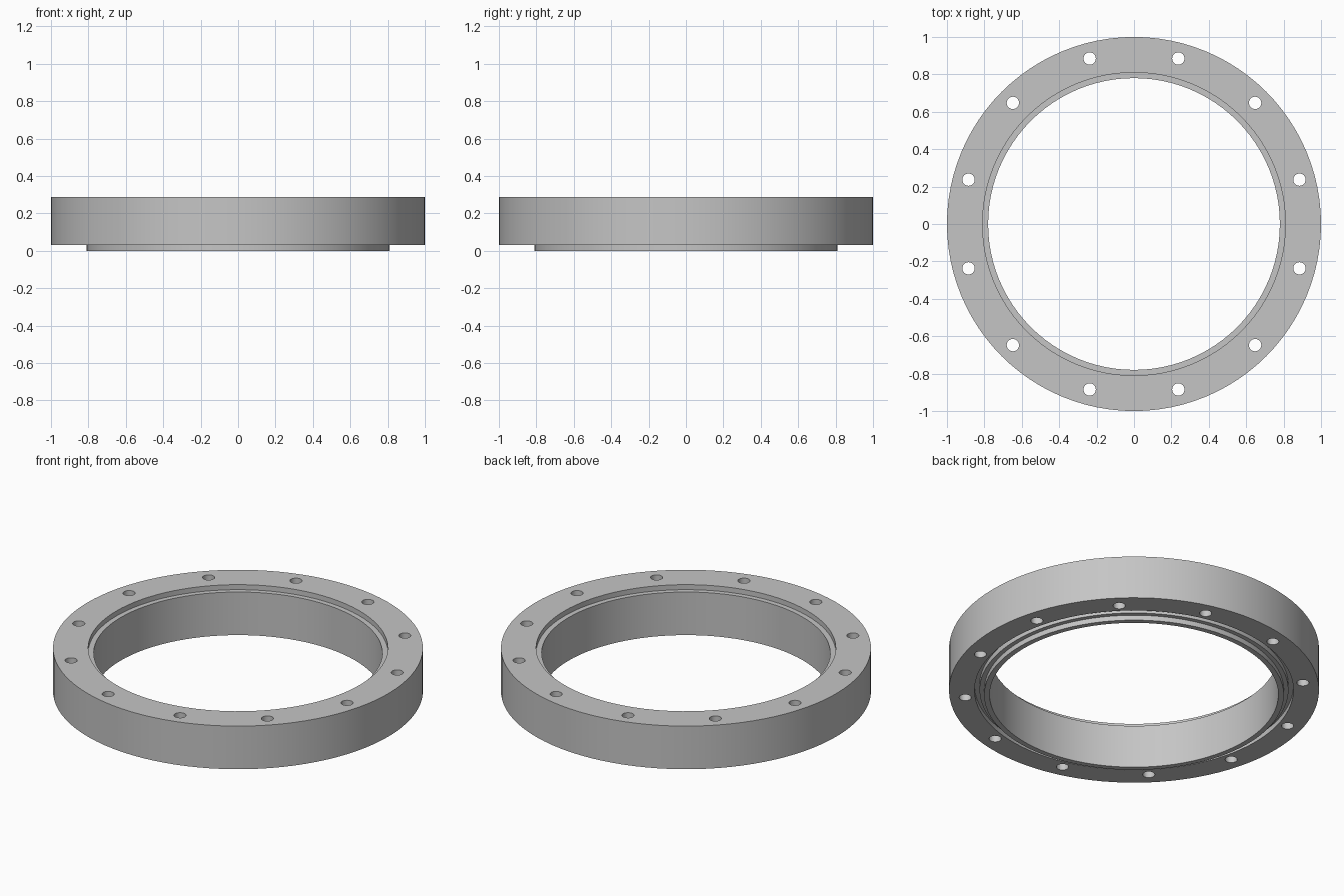
import bpy, bmesh, math

if "Cube" in bpy.data.objects:
    bpy.data.objects.remove(bpy.data.objects["Cube"])

SEGMENTS = 96
HOLES = 12
HOLE_CIRCLE, HOLE_RADIUS = 0.916, 0.033

steel = bpy.data.materials.new("grey metal")
steel.diffuse_color = (0.56, 0.56, 0.56, 1)
steel.use_nodes = True
steel.node_tree.nodes["Principled BSDF"].inputs["Base Color"].default_value = steel.diffuse_color


def add_object(name, bm):
    bmesh.ops.recalc_face_normals(bm, faces=bm.faces)
    mesh = bpy.data.meshes.new(name)
    bm.to_mesh(mesh)
    bm.free()
    mesh.materials.append(steel)
    obj = bpy.data.objects.new(name, mesh)
    bpy.context.collection.objects.link(obj)
    return obj


def lathe(name, profile):
    """Revolve a closed (radius, height) profile around z."""
    bm = bmesh.new()
    rings = []
    for i in range(SEGMENTS):
        a = 2 * math.pi * i / SEGMENTS
        rings.append([bm.verts.new((r * math.cos(a), r * math.sin(a), z))
                      for r, z in profile])
    n = len(profile)
    for i in range(SEGMENTS):
        p, q = rings[i], rings[(i + 1) % SEGMENTS]
        for j in range(n):
            k = (j + 1) % n
            bm.faces.new((p[j], q[j], q[k], p[k]))
    return add_object(name, bm)


# Ring body: lip and seal groove below, stepped recess above
flange = lathe("flange_ring", [
    (0.78, 0.0), (0.81, 0.0), (0.81, 0.03),        # locating lip
    (0.835, 0.03), (0.835, 0.06), (0.862, 0.06), (0.862, 0.03),  # seal groove
    (1.0, 0.03), (1.0, 0.287),                     # outer wall
    (0.81, 0.287), (0.81, 0.257), (0.78, 0.257),   # top recess
])

# Bolt hole cutters
bm = bmesh.new()
for i in range(HOLES):
    a = math.radians(15 + 360 / HOLES * i)
    made = bmesh.ops.create_cone(bm, cap_ends=True, segments=24, depth=0.6,
                                 radius1=HOLE_RADIUS, radius2=HOLE_RADIUS)
    bmesh.ops.translate(bm, verts=made["verts"], vec=(
        HOLE_CIRCLE * math.cos(a), HOLE_CIRCLE * math.sin(a), 0.16))
cutter = add_object("bolt_hole_cutter", bm)
cutter.hide_render = True

# Drill the holes, then smooth the curved walls
cut = flange.modifiers.new("bolt_holes", "BOOLEAN")
cut.operation = "DIFFERENCE"
cut.solver = "EXACT"
cut.object = cutter
bpy.context.view_layer.objects.active = flange
flange.select_set(True)
bpy.ops.object.modifier_apply(modifier=cut.name)
bpy.data.objects.remove(cutter)
bpy.ops.object.shade_smooth_by_angle(angle=math.radians(30))
